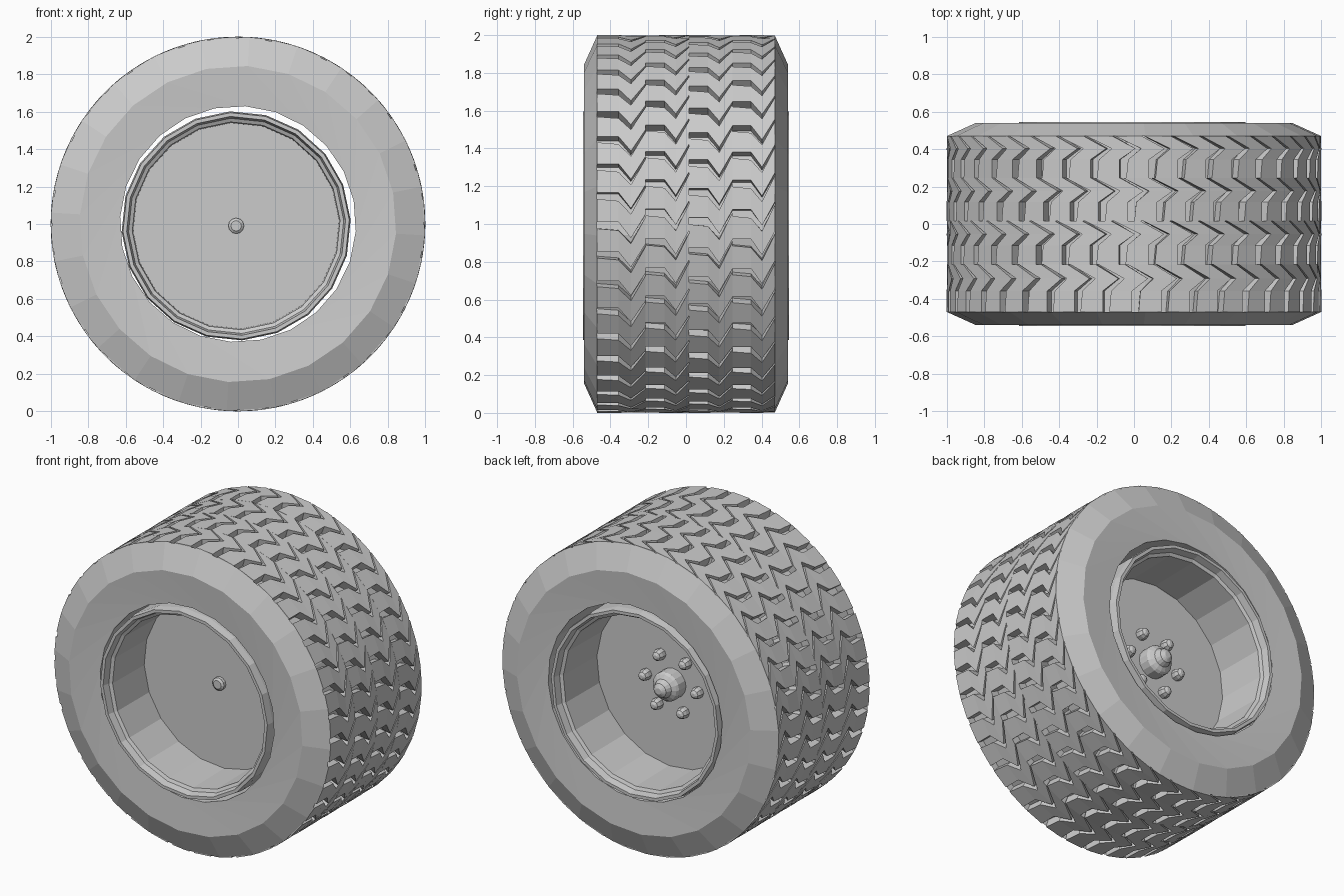
import bpy
import bmesh
from math import cos, sin, radians, tau

cube = bpy.data.objects.get("Cube")
if cube:
    bpy.data.objects.remove(cube, do_unlink=True)


def finish(name, bm):
    bmesh.ops.recalc_face_normals(bm, faces=bm.faces)
    mesh = bpy.data.meshes.new(name)
    bm.to_mesh(mesh)
    bm.free()
    obj = bpy.data.objects.new(name, mesh)
    bpy.context.collection.objects.link(obj)
    return obj


def lathe(name, profile, sides, centre=(0, 1), phase=0, closed=False, caps=False, twists=None):
    """Spin (radius, y) points about a wheel axle; twists shifts the spokes of one span."""
    bm = bmesh.new()
    rings = []
    for r, y in profile:
        angles = [radians(phase) + tau * i / sides for i in range(sides)]
        rings.append([bm.verts.new((centre[0] + r * cos(a), y, centre[1] + r * sin(a)))
                      for a in angles])
    spans = len(rings) if closed else len(rings) - 1
    for k in range(spans):
        a, b = rings[k], rings[(k + 1) % len(rings)]
        t = (twists or {}).get(k, 0)
        for i in range(sides):
            j = (i + 1) % sides
            bm.faces.new((a[i], a[j], b[(j + t) % sides], b[(i + t) % sides]))
    if caps:
        bm.faces.new(rings[0])
        bm.faces.new(rings[-1])
    return finish(name, bm)


# Tyre carcass: swirled sidewalls, chamfered shoulders, sunken groove floor
half = [(0.63, -0.525), (0.845, -0.54), (1.0, -0.47), (0.95, -0.47)]
carcass = half + [(r, -y) for r, y in reversed(half)]
lathe("tyre_carcass", carcass, 24, phase=-3.5, twists={0: 2, 6: 2})
lathe("tyre_bore", [(0.63, -0.525), (0.63, 0.525)], 24, phase=-3.5)

# Tread: four staggered rows of arrow-shaped blocks
BLOCKS = 40
PITCH = tau / BLOCKS
# (fraction across the row, trailing edge of block, leading edge of next block)
ARROW = [(0.0, 0.0, 0.035), (0.44, 0.0, 0.045), (0.7, 0.085, 0.115), (1.0, -0.04, -0.025)]


def tread_row(name, y0, y1, start):
    bm = bmesh.new()
    for i in range(BLOCKS):
        base = radians(start) + i * PITCH
        section = []
        for f, tail, lead in ARROW:
            y = y0 + (y1 - y0) * f
            corners = []
            for u, r in ((lead - PITCH, 1.0), (tail, 1.0), (tail, 0.93), (lead - PITCH, 0.93)):
                a = base - u
                corners.append(bm.verts.new((r * cos(a), y, 1 + r * sin(a))))
            section.append(corners)
        for a, b in zip(section, section[1:]):
            for k in range(4):
                n = (k + 1) % 4
                bm.faces.new((a[k], a[n], b[n], b[k]))
        bm.faces.new(section[0])
        bm.faces.new(section[-1])
    return finish(name, bm)


edges = [-0.47, -0.215, 0.015, 0.245, 0.47]
for n, start in enumerate((0.6, 4.6, 1.9, 4.4)):
    tread_row(f"tread_row_{n + 1}", edges[n], edges[n + 1], start)

# Rim barrel with a stepped lip on both sides
HUB = (-0.01, 0.99)
lip = [(0.612, -0.5), (0.605, -0.545), (0.585, -0.545), (0.575, -0.5), (0.555, -0.49), (0.55, -0.16)]
lathe("rim_barrel", lip + [(r, -y) for r, y in reversed(lip)], 20, HUB, phase=3, closed=True)

# Wheel disc filling the middle of the barrel
lathe("wheel_disc", [(0.56, -0.17), (0.56, 0.15)], 20, HUB, phase=3, caps=True)

# Axle end on the front, domed hub on the back
lathe("axle_end", [(0.042, -0.16), (0.042, -0.19), (0.028, -0.2)], 12, HUB, caps=True)
lathe("hub_cap", [(0.095, 0.14), (0.095, 0.22), (0.085, 0.235), (0.06, 0.25),
                  (0.045, 0.285), (0.02, 0.3)], 16, HUB, caps=True)

# Ring of domed lug nuts around the hub
for i in range(6):
    a = radians(3) + tau * i / 6
    spot = (HUB[0] + 0.188 * cos(a), HUB[1] + 0.188 * sin(a))
    lathe(f"lug_nut_{i + 1}", [(0.036, 0.14), (0.036, 0.18), (0.028, 0.2), (0.012, 0.21)],
          8, spot, caps=True)
